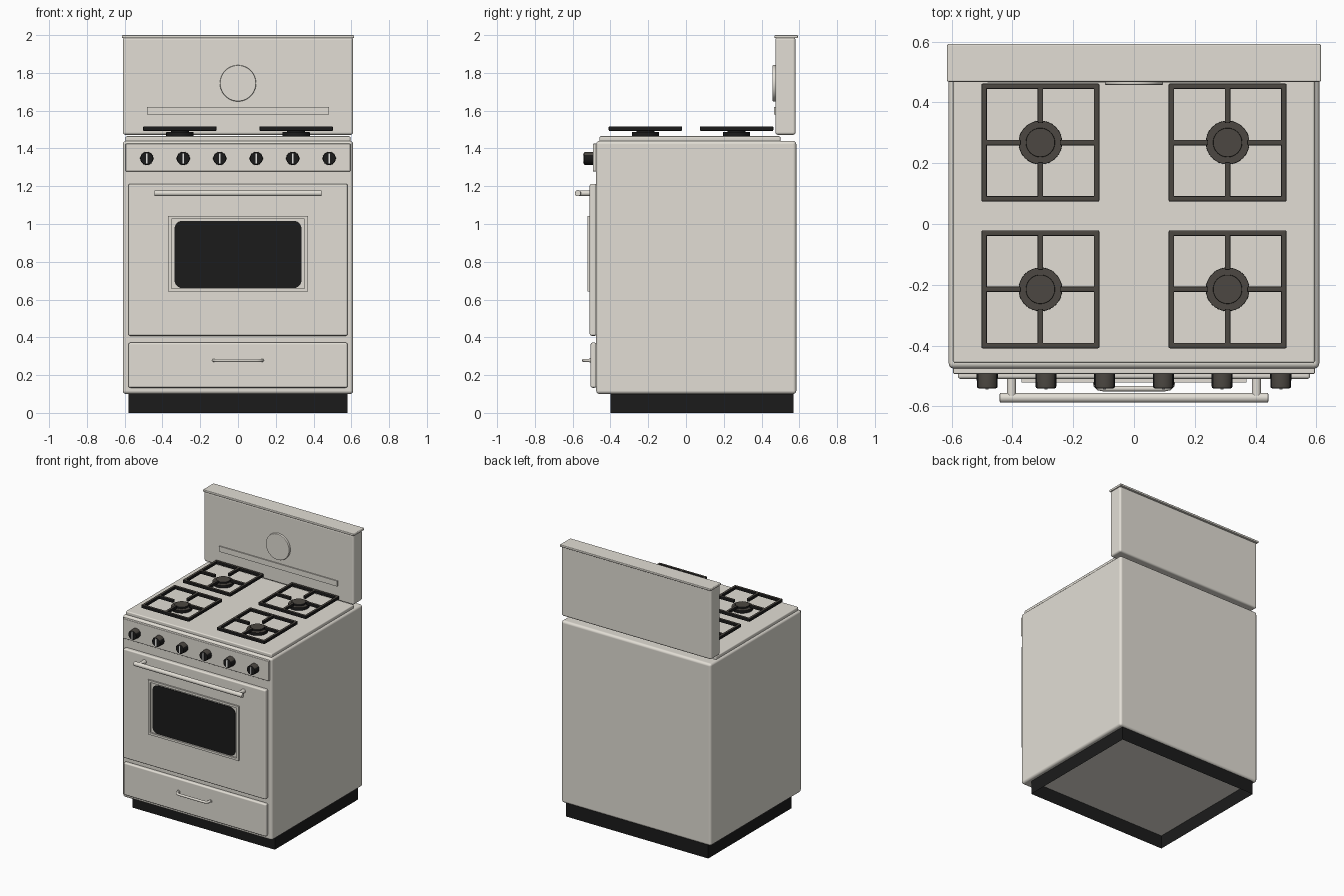
import bpy, bmesh, math
from mathutils import Matrix, Vector

if "Cube" in bpy.data.objects:
    bpy.data.objects.remove(bpy.data.objects["Cube"])


def material(name, rgb):
    m = bpy.data.materials.new(name)
    m.diffuse_color = (*rgb, 1)
    m.use_nodes = True
    m.node_tree.nodes["Principled BSDF"].inputs["Base Color"].default_value = m.diffuse_color
    return m


ENAMEL = material("warm_grey_enamel", (0.76, 0.73, 0.665))
BLACK = material("black", (0.011, 0.011, 0.011))
IRON = material("dark_cast_iron", (0.072, 0.064, 0.054))
WHITE = material("pale_marking", (0.85, 0.85, 0.83))


def finish(name, bm, mat, top=None):
    bmesh.ops.recalc_face_normals(bm, faces=bm.faces[:])
    bm.normal_update()
    if top:  # upward faces take the lighter second colour
        for f in bm.faces:
            f.material_index = 1 if f.normal.z > .5 else 0
    me = bpy.data.meshes.new(name)
    bm.to_mesh(me)
    bm.free()
    me.materials.append(mat)
    if top:
        me.materials.append(top)
    ob = bpy.data.objects.new(name, me)
    bpy.context.collection.objects.link(ob)
    bpy.ops.object.select_all(action='DESELECT')
    ob.select_set(True)
    bpy.context.view_layer.objects.active = ob
    bpy.ops.object.shade_smooth_by_angle(angle=math.radians(35))
    # keep the large panels flat between rounded edges
    wn = ob.modifiers.new("flat_panels", 'WEIGHTED_NORMAL')
    wn.keep_sharp = True
    wn.weight = 100
    return ob


def add_box(bm, x, y, z):
    size = (x[1] - x[0], y[1] - y[0], z[1] - z[0])
    mid = Vector((sum(x) / 2, sum(y) / 2, sum(z) / 2))
    bmesh.ops.create_cube(bm, size=1, matrix=Matrix.Translation(mid) @ Matrix.Diagonal((*size, 1)))


def bevel(bm, width, seg=3, min_angle=50):
    edges = [e for e in bm.edges if len(e.link_faces) == 2
             and e.calc_face_angle(0) > math.radians(min_angle)]
    bmesh.ops.bevel(bm, geom=edges, offset=width, segments=seg, profile=0.5, affect='EDGES')


def box(name, x, y, z, mat, r=0):
    bm = bmesh.new()
    add_box(bm, x, y, z)
    if r:
        bevel(bm, r)
    return finish(name, bm, mat)


def cylinder(name, p, q, r, mat, b=0, sides=32, r2=None, top=None):
    p, q = Vector(p), Vector(q)
    rot = (q - p).to_track_quat('Z', 'Y').to_matrix().to_4x4()
    bm = bmesh.new()
    bmesh.ops.create_cone(bm, cap_ends=True, segments=sides, radius1=r, radius2=r2 or r,
                          depth=(q - p).length, matrix=Matrix.Translation((p + q) / 2) @ rot)
    if b:
        bevel(bm, b, 2)
    return finish(name, bm, mat, top)


# Body, with an open-bottomed recessed plinth under it
box("body", (-.61, .61), (-.476, .584), (.1, 1.44), ENAMEL, .018)
bm = bmesh.new()
add_box(bm, (-.58, .58), (-.40, .57), (0, .1))
bmesh.ops.delete(bm, geom=[f for f in bm.faces if abs(f.normal.z) > .5], context='FACES_ONLY')
finish("plinth", bm, BLACK)

# Cooktop and backguard
box("cooktop", (-.595, .595), (-.458, .50), (1.435, 1.465), ENAMEL, .008)
box("backguard", (-.61, .61), (.473, .58), (1.472, 1.988), ENAMEL, .014)
box("backguard_cap", (-.615, .615), (.468, .592), (1.984, 2.0), ENAMEL, .005)
cylinder("clock_disc", (0, .48, 1.745), (0, .457, 1.745), .096, ENAMEL, .006, 48)
box("backguard_ledge", (-.482, .482), (.465, .48), (1.58, 1.62), ENAMEL)

# Control panel and knobs
box("control_panel", (-.595, .595), (-.493, -.47), (1.278, 1.425), ENAMEL, .004)
for i in range(6):
    x = -.483 + i * .1932
    cylinder("knob", (x, -.487, 1.347), (x, -.541, 1.347), .035, BLACK, .006, r2=.034, top=IRON)
    box("knob_marking", (x - .005, x + .005), (-.544, -.539), (1.32, 1.374), WHITE)

# Oven door with framed window
box("oven_door", (-.58, .58), (-.51, -.474), (.408, 1.213), ENAMEL, .01)
bm = bmesh.new()
for s in (-1, 1):
    add_box(bm, tuple(sorted((s * .37, s * .352))), (-.521, -.505), (.642, 1.043))
for z in ((.642, .658), (1.027, 1.043)):
    add_box(bm, (-.352, .352), (-.521, -.505), z)
finish("window_frame", bm, ENAMEL)

bm = bmesh.new()
pts = []
for cx, cz, a0 in ((.295, .976, 0), (-.295, .976, 90), (-.295, .702, 180), (.295, .702, 270)):
    for k in range(7):
        a = math.radians(a0 + k * 15)
        pts.append(bm.verts.new((cx + .041 * math.cos(a), -.508, cz + .041 * math.sin(a))))
face = bm.faces.new(pts)
ext = bmesh.ops.extrude_face_region(bm, geom=[face])
for v in ext["geom"]:
    if isinstance(v, bmesh.types.BMVert):
        v.co.y = -.514
finish("oven_window", bm, BLACK)

# Oven door handle
cylinder("door_handle", (-.442, -.572, 1.163), (.442, -.572, 1.163), .016, ENAMEL, .004, 24)
for s in (-1, 1):
    cylinder("door_handle_post", (s * .403, -.505, 1.163), (s * .403, -.571, 1.163), .015, ENAMEL)

# Storage drawer with bowed handle
box("drawer", (-.58, .58), (-.505, -.474), (.133, .372), ENAMEL, .01)
cu = bpy.data.curves.new("drawer_handle", 'CURVE')
cu.dimensions = '3D'
cu.bevel_depth = .009
cu.bevel_resolution = 3
cu.use_fill_caps = True
path = [(-.13, -.50), (-.125, -.53), (-.116, -.539), (-.10, -.542)]
path += [(-x, y) for x, y in reversed(path)]
sp = cu.splines.new('POLY')
sp.points.add(len(path) - 1)
for p, (x, y) in zip(sp.points, path):
    p.co = (x, y, .278, 1)
sp.use_smooth = True
cu.materials.append(ENAMEL)
bpy.context.collection.objects.link(bpy.data.objects.new("drawer_handle", cu))
for s in (-1, 1):
    cylinder("drawer_handle_foot", (s * .13, -.50, .278), (s * .13, -.512, .278), .012, ENAMEL)

# Four burners with square pan grates
H, W, Z = .194, .018, (1.493, 1.517)
for cx in (-.308, .308):
    for cy in (-.215, .268):
        cylinder("burner_base", (cx, cy, 1.464), (cx, cy, 1.487), .072, BLACK, .003, 32, top=IRON)
        cylinder("burner_cap", (cx, cy, 1.485), (cx, cy, 1.50), .048, BLACK, .003, 32, top=IRON)
        bm = bmesh.new()
        for s in (-1, 1):
            a, b = sorted((s * H, s * (H - W)))
            c, d = sorted((s * (H - W / 2), s * .064))
            add_box(bm, (cx + a, cx + b), (cy - H, cy + H), Z)
            add_box(bm, (cx - H + W / 2, cx + H - W / 2), (cy + a, cy + b), Z)
            add_box(bm, (cx + c, cx + d), (cy - W / 2, cy + W / 2), Z)
            add_box(bm, (cx - W / 2, cx + W / 2), (cy + c, cy + d), Z)
        bevel(bm, .004, 2)
        finish("grate", bm, BLACK, IRON)
